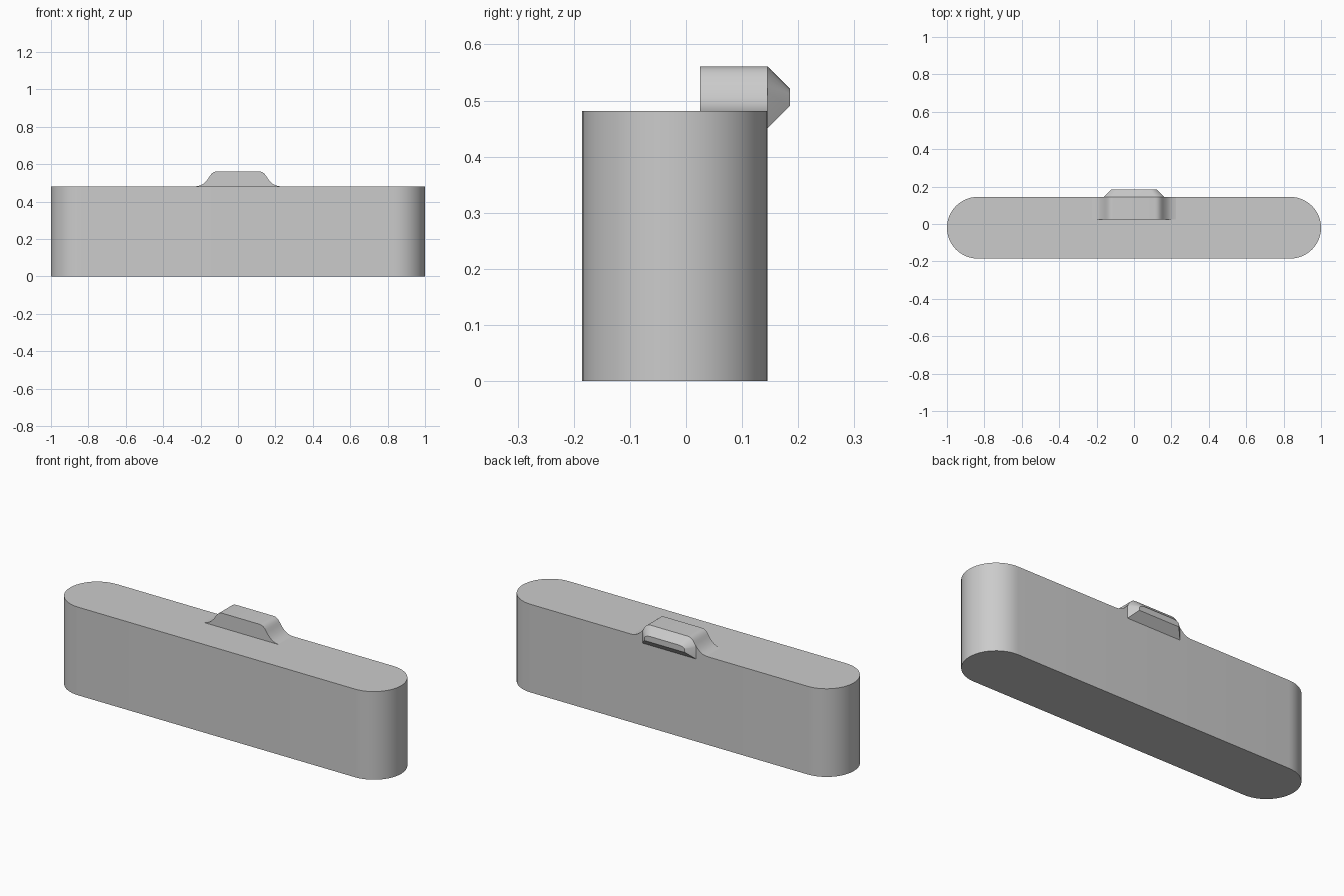
import bpy, bmesh, math

old = bpy.data.objects.get("Cube")
if old:
    bpy.data.objects.remove(old, do_unlink=True)

# Single flat colour
grey = bpy.data.materials.new("light_grey")
grey.use_nodes = True
COLOUR = (0.6, 0.6, 0.6, 1)
grey.diffuse_color = COLOUR
grey.node_tree.nodes["Principled BSDF"].inputs["Base Color"].default_value = COLOUR


def loft(name, start, end):
    """Solid between two matching closed loops of points."""
    bm = bmesh.new()
    a = [bm.verts.new(p) for p in start]
    b = [bm.verts.new(p) for p in end]
    n = len(a)
    bm.faces.new(a)
    bm.faces.new(b[::-1])
    for i in range(n):
        j = (i + 1) % n
        bm.faces.new((a[i], b[i], b[j], a[j]))
    bmesh.ops.recalc_face_normals(bm, faces=bm.faces)
    mesh = bpy.data.meshes.new(name)
    bm.to_mesh(mesh)
    bm.free()
    mesh.materials.append(grey)
    obj = bpy.data.objects.new(name, mesh)
    bpy.context.collection.objects.link(obj)
    bpy.ops.object.select_all(action="DESELECT")
    obj.select_set(True)
    bpy.context.view_layer.objects.active = obj
    bpy.ops.object.shade_smooth_by_angle(angle=math.radians(30))
    return obj


def mirrored(half):
    """Complete a right-hand profile with its left-hand copy."""
    return half + [(-x, z) for x, z in reversed(half)]


# Body: tall block with round ends
RADIUS, CENTRE_Y, HEIGHT, STEPS = 0.165, -0.02, 0.481, 24
outline = []
for side in (1, -1):
    for i in range(STEPS + 1):
        t = math.pi * i / STEPS - math.pi / 2
        outline.append((side * (1 - RADIUS + RADIUS * math.cos(t)),
                        CENTRE_Y + side * RADIUS * math.sin(t)))
loft("body", [(x, y, 0) for x, y in outline], [(x, y, HEIGHT) for x, y in outline])

# Tab on the top, with rounded shoulders flaring into the body
FRONT, BACK, TIP = 0.025, 0.145, 0.185
shoulder = [(0.112, 0.561), (0.122, 0.56), (0.132, 0.556), (0.141, 0.549),
            (0.149, 0.539), (0.156, 0.528)]
flare = [(0.164, 0.517), (0.174, 0.506), (0.186, 0.495), (0.203, 0.486), (0.225, HEIGHT)]
tab = mirrored(shoulder + flare)
loft("top_tab", [(x, FRONT, z) for x, z in tab], [(x, BACK, z) for x, z in tab])

# Chamfered catch overhanging the back
BOTTOM, TAPER = 0.45, 0.04
catch = mirrored(shoulder + [(0.161, 0.515), (0.162, BOTTOM)])
top = shoulder[0][1]
shrink_x = 1 - TAPER / 0.162
shrink_z = 1 - 2 * TAPER / (top - BOTTOM)
loft("back_catch", [(x, BACK, z) for x, z in catch],
     [(x * shrink_x, TIP, BOTTOM + TAPER + (z - BOTTOM) * shrink_z) for x, z in catch])
